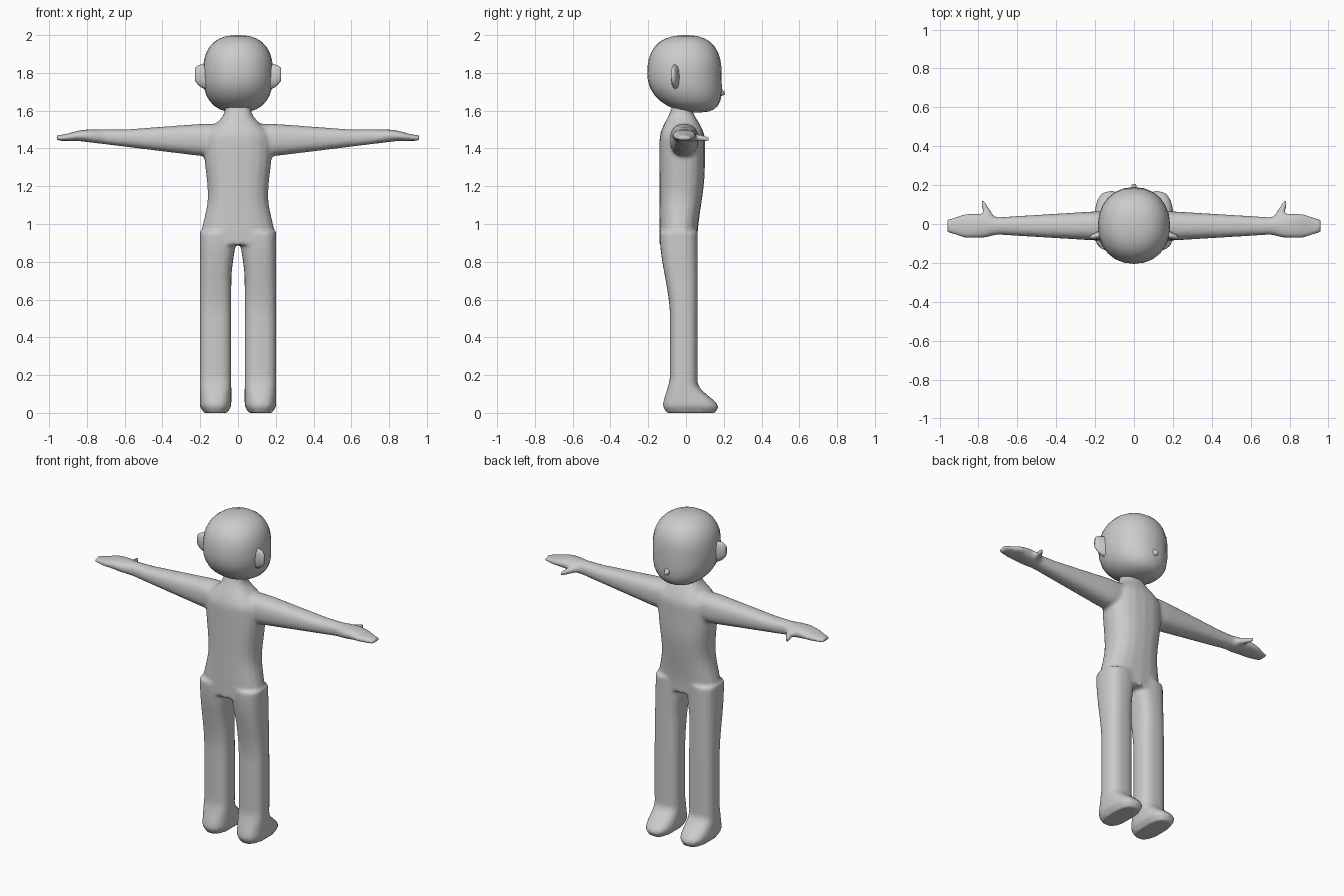
import bpy, bmesh
from math import cos, sin, pi, tau, copysign

cube = bpy.data.objects.get("Cube")
if cube:
    bpy.data.objects.remove(cube, do_unlink=True)

grey = bpy.data.materials.new("plain grey")
grey.use_nodes = True
colour = (0.6, 0.6, 0.6, 1)
grey.diffuse_color = colour
grey.node_tree.nodes["Principled BSDF"].inputs["Base Color"].default_value = colour


def ramp(value, start, end):
    """Straight rise from none to full between start and end."""
    return min(max((value - start) / (end - start), 0), 1)


def ease(value, start, end):
    """Soft rise from none to full between start and end."""
    t = ramp(value, start, end)
    return t * t * (3 - 2 * t)


def steps(start, end, count):
    return [start + (end - start) * i / count for i in range(count + 1)]


def loft(bm, rule, positions, axis="z", side=1, power=2.4, sides=20):
    """Closed tube whose rule gives the low and high limits of each rounded ring.
    The limits are x and y along z, y and z along x, x and z along y."""
    loops = []
    for position in positions:
        low_a, high_a, low_b, high_b = rule(position)
        loop = []
        for i in range(sides):
            c, s = cos(tau * i / sides), sin(tau * i / sides)
            across = copysign(abs(c) ** (2 / power), c)
            up = copysign(abs(s) ** (2 / power), s)
            a = (low_a + high_a + (high_a - low_a) * across) / 2
            b = (low_b + high_b + (high_b - low_b) * up) / 2
            point = {"z": (a, b, position), "x": (position, a, b), "y": (a, position, b)}
            x, y, z = point[axis]
            loop.append(bm.verts.new((side * x, y, z)))
        loops.append(loop)
    faces = [bm.faces.new(loops[0]), bm.faces.new(loops[-1])]
    for lower, upper in zip(loops, loops[1:]):
        for i in range(sides):
            faces.append(bm.faces.new((lower[i - 1], lower[i], upper[i], upper[i - 1])))
    bmesh.ops.recalc_face_normals(bm, faces=faces)


def finish(bm, name):
    mesh = bpy.data.meshes.new(name)
    bm.to_mesh(mesh)
    bm.free()
    mesh.materials.append(grey)
    mesh.shade_smooth()
    obj = bpy.data.objects.new(name, mesh)
    bpy.context.collection.objects.link(obj)
    return obj


# Torso narrows at the waist, then slopes over the shoulders into the neck
def torso(z):
    half = 0.2 - 0.04 * ease(z, 0.9, 1.15) + 0.02 * ease(z, 1.15, 1.4)
    half -= 0.11 * ease(z, 1.45, 1.6)
    neck = ease(z, 1.45, 1.65)
    front = 0.06 + 0.04 * ease(z, 0.9, 1.3) - 0.08 * neck
    return -half, half, 0.07 * neck - 0.14, front


# Leg is a straight column with a fuller seat, a heel and a long toe
def leg(z):
    edge = 0.02 * (1 - ease(z, 0, 0.04))
    inner = 0.035 - 0.025 * ease(z, 0.7, 0.95)
    back = -0.085 - 0.055 * ease(z, 0.5, 0.95) - 0.04 * (1 - ease(z, 0.02, 0.2))
    front = 0.062 + 0.115 * (1 - ease(z, 0.02, 0.16))
    return inner + edge, 0.203 - edge, back + edge, front - edge


# Arm tapers to the wrist and widens into a flat mitten hand
def arm(x):
    half = 0.075 - 0.03 * ramp(x, 0.2, 0.7) + 0.017 * ease(x, 0.7, 0.78)
    half -= 0.025 * ease(x, 0.86, 0.96)
    low = 1.36 + 0.08 * ramp(x, 0.2, 0.85)
    high = 1.53 - 0.03 * ramp(x, 0.2, 0.6) - 0.03 * ease(x, 0.8, 0.96)
    return -half - 0.01, half - 0.01, low, high


# Thumb leans outward as it tapers
def thumb(y):
    t = ramp(y, 0, 0.12)
    half = 0.035 - 0.025 * t
    centre = 0.73 + 0.05 * t
    return centre - half, centre + half, 1.438, 1.485 - 0.02 * t


# Skull is a full oval whose jaw slides forward
HEAD_CENTRE, HEAD_HALF = 1.795, 0.205


def skull(z):
    t = (z - HEAD_CENTRE) / HEAD_HALF
    size = (1 - abs(t) ** 2.5) ** 0.4
    jaw = 0.06 * min(t, 0) ** 2
    width = 0.186 * size
    return -width, width, jaw - 0.205 * size, jaw + 0.188 * size


# Nose is a small wedge with its tip low on the face
def nose(y):
    t = ramp(y, 0.15, 0.207)
    half = 0.04 - 0.034 * t
    return -half, half, 1.66 + 0.025 * t, 1.77 - 0.075 * t


# Ear flares outward and back, with a rounded rim
def ear(x):
    t = ramp(x, 0.14, 0.227)
    half = 0.065 - 0.03 * t ** 4
    centre = 1.77 + 0.022 * t
    return -0.08, 0.05 * (1 - t) - 0.06, centre - half, centre + half


# Body: torso, legs and arms blended into one skin
body = bmesh.new()
loft(body, torso, steps(0.89, 1.68, 40))
for side in (1, -1):
    loft(body, leg, steps(0, 0.96, 60), side=side, power=2.7)
    loft(body, arm, steps(0.08, 0.96, 40), "x", side)
    loft(body, thumb, steps(0, 0.12, 6), "y", side)
body = finish(body, "body")
skin = body.modifiers.new("one skin", "REMESH")
skin.mode = "VOXEL"
skin.voxel_size = 0.01
skin.use_smooth_shade = True
blend = body.modifiers.new("soft joins", "SMOOTH")
blend.factor = 0.5
blend.iterations = 6

# Head with nose and ears
head = bmesh.new()
rings = [HEAD_CENTRE + HEAD_HALF * sin(a) for a in steps(-0.49 * pi, 0.49 * pi, 16)]
loft(head, skull, rings, power=2.15, sides=24)
finish(head, "head")

bridge = bmesh.new()
loft(bridge, nose, steps(0.15, 0.207, 4), "y", power=2, sides=10)
finish(bridge, "nose")

for side, name in ((1, "left_ear"), (-1, "right_ear")):
    flap = bmesh.new()
    loft(flap, ear, steps(0.14, 0.227, 6), "x", side, power=2, sides=12)
    finish(flap, name)
